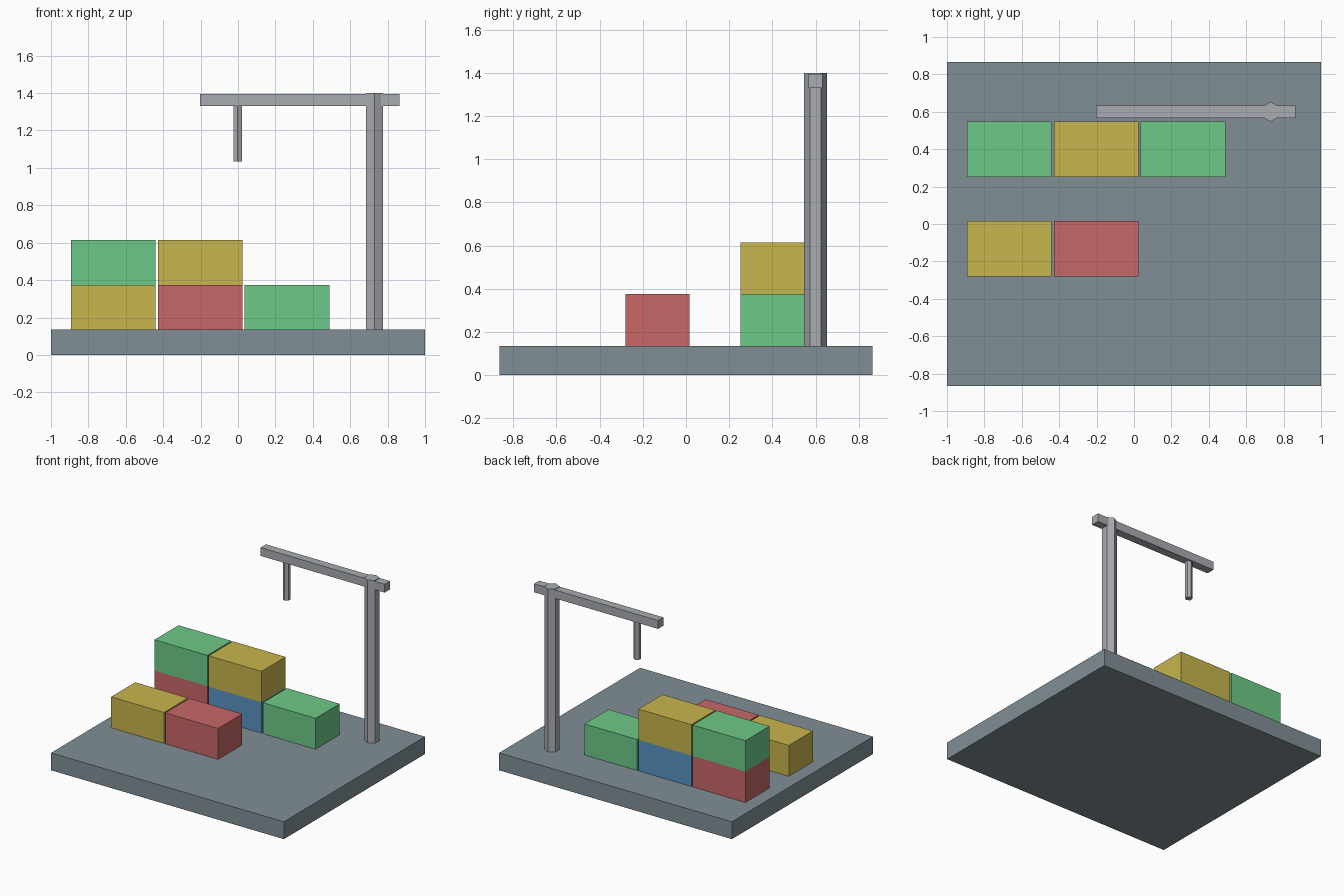
import bpy
import math

default = bpy.data.objects.get("Cube")
if default:
    bpy.data.objects.remove(default, do_unlink=True)


def material(name, r, g, b):
    """Flat colour given as 0-255 display values, stored as linear."""
    lin = [((c / 255 + 0.055) / 1.055) ** 2.4 for c in (r, g, b)] + [1.0]
    mat = bpy.data.materials.new(name)
    mat.use_nodes = True
    mat.diffuse_color = lin
    mat.node_tree.nodes["Principled BSDF"].inputs["Base Color"].default_value = lin
    return mat


slate = material("slate_grey", 129, 143, 150)
steel = material("light_steel", 169, 172, 177)
green = material("green", 109, 201, 135)
yellow = material("yellow", 200, 182, 77)
red = material("red", 200, 103, 104)
blue = material("blue", 90, 146, 196)


def finish(name, mat):
    obj = bpy.context.object
    obj.name = name
    obj.data.name = name
    bpy.ops.object.transform_apply(location=False, rotation=True, scale=True)
    obj.data.materials.append(mat)
    return obj


def box(name, mat, centre, size):
    bpy.ops.mesh.primitive_cube_add(size=1, location=centre)
    bpy.context.object.scale = size
    return finish(name, mat)


def hex_post(name, mat, x, y, bottom, top, radius):
    """Six-sided post with corners toward the front and back."""
    bpy.ops.mesh.primitive_cylinder_add(
        vertices=6, radius=radius, depth=top - bottom,
        location=(x, y, (bottom + top) / 2))
    return finish(name, mat)


# Yard slab
DECK = 0.135
box("yard_slab", slate, (0, 0, DECK / 2), (2, 1.73, DECK))

# Stacked containers: column, row, level, colour
LENGTH, WIDTH, HEIGHT = 0.454, 0.295, 0.24
ROW_Y = {"front": -0.132, "rear": 0.4}
containers = [
    (0, "front", 0, yellow), (1, "front", 0, red),
    (0, "rear", 0, red), (1, "rear", 0, blue), (2, "rear", 0, green),
    (0, "rear", 1, green), (1, "rear", 1, yellow),
]
for column, row, level, mat in containers:
    centre = (-0.667 + 0.465 * column, ROW_Y[row], DECK + HEIGHT * (level + 0.5))
    box(f"container_{row}_{column + 1}_level_{level + 1}", mat, centre,
        (LENGTH, WIDTH, HEIGHT))

# Crane: mast, jib and hanging hoist
CRANE_Y = 0.6
hex_post("crane_mast", steel, 0.73, CRANE_Y, DECK, 1.4, 0.053)
box("crane_jib", steel, (0.33, CRANE_Y, 1.363), (1.066, 0.065, 0.065))
hex_post("crane_hoist", steel, -0.002, CRANE_Y, 1.035, 1.335, 0.027)
